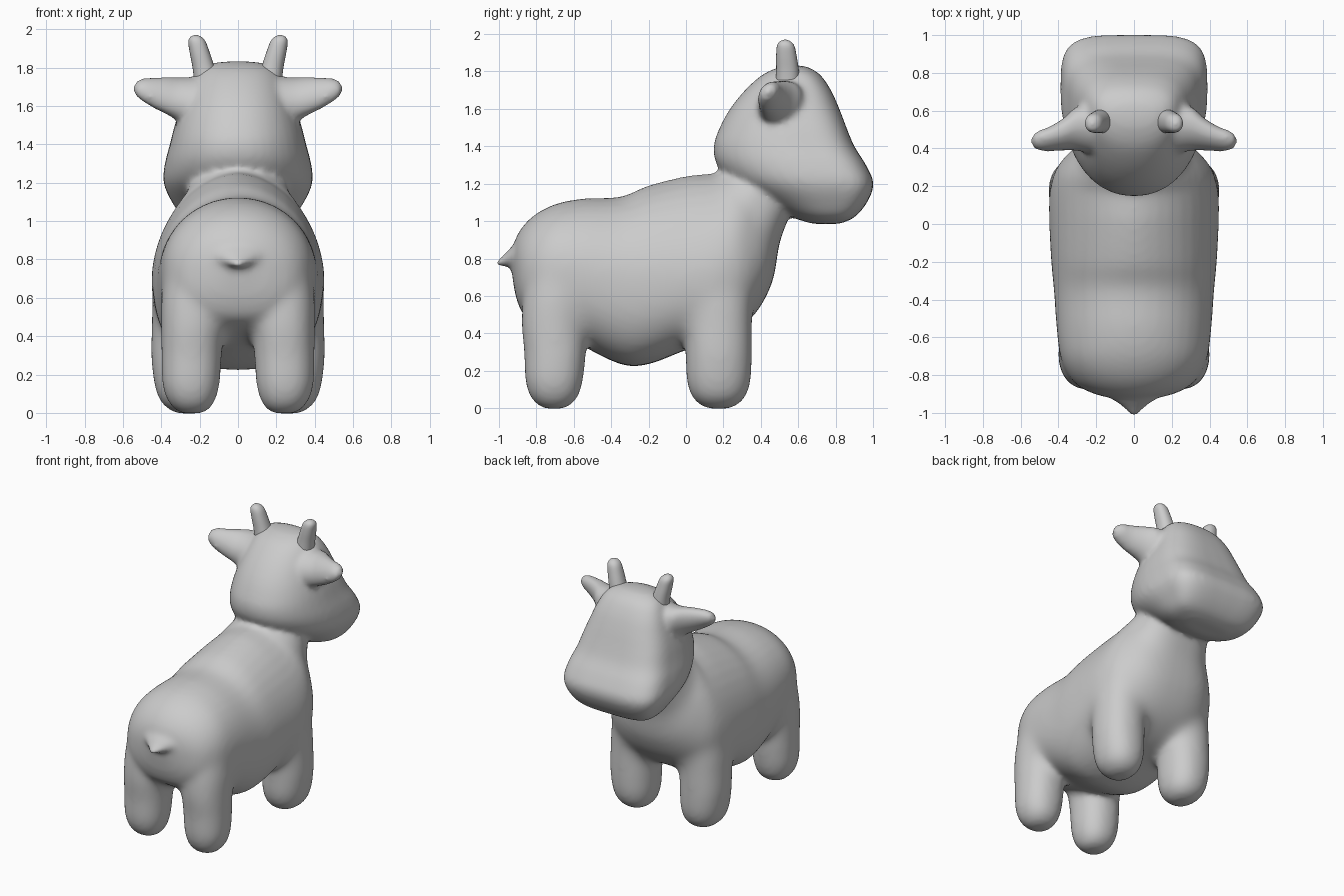
import bpy, bmesh, math
from mathutils import Vector

if "Cube" in bpy.data.objects:
    bpy.data.objects.remove(bpy.data.objects["Cube"])


def spline(rows, steps=4):
    """Catmull-Rom interpolation of parameter rows."""
    out = []
    for i in range(len(rows) - 1):
        a, b, c, d = (rows[max(i - 1, 0)], rows[i], rows[i + 1], rows[min(i + 2, len(rows) - 1)])
        for s in range(steps):
            t = s / steps
            out.append([0.5 * (2 * q + (r - p) * t + (2 * p - 5 * q + 4 * r - w) * t * t
                               + (3 * q - p - 3 * r + w) * t ** 3) for p, q, r, w in zip(a, b, c, d)])
    return out + [list(rows[-1])]


def spow(v, e):
    return math.copysign(abs(v) ** e, v)


def ring(c, u, front, back, nf=2, nb=2, count=40):
    """Superellipse ring: side axis u, separate front and back half axes and exponents."""
    pts = []
    for k in range(count):
        a = 2 * math.pi * k / count
        co, si = math.cos(a), math.sin(a)
        n, v = (nf, front) if si >= 0 else (nb, back)
        pts.append(c + u * spow(co, 2 / n) + v * spow(si, 2 / n))
    return pts


def loft(name, rings):
    bm = bmesh.new()
    loops = [[bm.verts.new(p) for p in r] for r in rings]
    n = len(loops[0])
    for a, b in zip(loops, loops[1:]):
        for k in range(n):
            bm.faces.new((a[k], a[(k + 1) % n], b[(k + 1) % n], b[k]))
    bm.faces.new(loops[0][::-1])
    bm.faces.new(loops[-1])
    bmesh.ops.recalc_face_normals(bm, faces=bm.faces)
    me = bpy.data.meshes.new(name)
    bm.to_mesh(me)
    bm.free()
    ob = bpy.data.objects.new(name, me)
    bpy.context.collection.objects.link(ob)
    return ob


def limb(name, rows, side):
    """Upright loft from rows of z, x, y, half width, half depth."""
    return loft(name, [ring(Vector((side * x, y, z)), Vector((max(rx, .002), 0, 0)),
                            Vector((0, max(ry, .002), 0)), Vector((0, max(ry, .002), 0)), 2.2, 2.2)
                       for z, x, y, rx, ry in spline(rows)])


# torso: top y,z / bottom y,z / half width / height fraction of widest point / top exponent
torso_rows = [(-.94, .81, -.925, .68, .05, .5, 2), (-.90, .93, -.905, .58, .20, .5, 2),
              (-.82, 1.025, -.86, .49, .315, .5, 2), (-.70, 1.09, -.76, .43, .385, .5, 2),
              (-.55, 1.12, -.58, .345, .41, .5, 2), (-.35, 1.13, -.35, .235, .425, .5, 2),
              (-.20, 1.19, -.20, .235, .44, .47, 1.9), (0, 1.24, 0, .31, .45, .42, 1.8),
              (.10, 1.25, .20, .37, .45, .4, 1.8), (.15, 1.255, .36, .49, .42, .42, 1.8),
              (.17, 1.26, .46, .67, .355, .47, 1.9), (.20, 1.27, .50, .88, .29, .5, 2),
              (.30, 1.33, .55, 1.02, .25, .5, 2)]
rings = []
for yt, zt, yb, zb, w, f, n in spline(torso_rows):
    top, bot = Vector((0, yt, zt)), Vector((0, yb, zb))
    mid = bot.lerp(top, f)
    rings.append(ring(mid, Vector((w, 0, 0)), top - mid, mid - bot, n, 2.6))
parts = [loft("torso", rings)]

# head: z / back y / front y / half width / front squareness
head_rows = [(.985, .68, .82, .16, 3), (1.02, .57, .90, .28, 3.5), (1.10, .42, .968, .345, 4),
             (1.20, .25, 1.003, .388, 4), (1.30, .165, .962, .381, 4), (1.40, .147, .90, .355, 3.6),
             (1.50, .18, .858, .33, 3.3), (1.60, .235, .82, .297, 3), (1.70, .315, .775, .258, 2.8),
             (1.78, .405, .72, .21, 2.5), (1.82, .49, .66, .14, 2), (1.832, .55, .61, .05, 2)]
rings = []
for z, yb, yf, w, n in spline(head_rows):
    yc = yb + .62 * (yf - yb)
    rings.append(ring(Vector((0, yc, z)), Vector((w, 0, 0)), Vector((0, yf - yc, 0)),
                      Vector((0, yc - yb, 0)), n, 2.15))
parts.append(loft("head", rings))

# tail nub: y / z / half width / half height
tail_rows = [(-.86, .82, .22, .10), (-.93, .81, .115, .055), (-.98, .785, .05, .028), (-1.015, .775, .02, .014)]
parts.append(loft("tail", [ring(Vector((0, y, z)), Vector((w, 0, 0)), Vector((0, 0, h)), Vector((0, 0, h)))
                           for y, z, w, h in spline(tail_rows)]))

front_leg = [(-.003, .27, .175, .03, .03), (.01, .27, .175, .075, .085), (.06, .275, .175, .127, .14),
             (.15, .28, .175, .155, .17), (.30, .285, .175, .167, .177), (.45, .28, .17, .172, .185),
             (.62, .265, .16, .178, .195), (.80, .20, .14, .20, .20)]
rear_leg = [(-.003, .24, -.705, .03, .03), (.01, .24, -.705, .075, .075), (.06, .243, -.705, .12, .125),
            (.15, .245, -.705, .148, .153), (.30, .242, -.70, .157, .165), (.45, .235, -.70, .167, .178),
            (.62, .22, -.68, .18, .19), (.80, .17, -.65, .20, .20)]
# ear: x / y / z / half depth / half height
ear_rows = [(.18, .50, 1.63, .13, .12), (.30, .505, 1.635, .115, .115), (.36, .48, 1.65, .088, .102),
            (.44, .452, 1.668, .065, .08), (.50, .442, 1.684, .054, .06), (.535, .44, 1.69, .034, .036),
            (.548, .44, 1.692, .006, .006)]
horn_rows = [(1.70, .155, .545, .07, .068), (1.80, .179, .543, .058, .061), (1.88, .200, .537, .052, .055),
             (1.935, .214, .533, .045, .047), (1.96, .219, .53, .028, .03), (1.97, .22, .53, .005, .005)]

for side, label in ((-1, "left"), (1, "right")):
    parts.append(limb("front_leg_" + label, front_leg, side))
    parts.append(limb("rear_leg_" + label, rear_leg, side))
    parts.append(loft("ear_" + label, [ring(Vector((side * x, y, z)), Vector((0, ry, 0)),
                                            Vector((0, .25 * rz, rz)), Vector((0, .25 * rz, rz)))
                                       for x, y, z, ry, rz in spline(ear_rows)]))
    horn = limb("horn_" + label, horn_rows, side)
    horn.data.shade_smooth()

# fuse torso, head, limbs and ears into one soft skin
bpy.ops.object.select_all(action='DESELECT')
for p in parts:
    p.select_set(True)
body = parts[0]
bpy.context.view_layer.objects.active = body
bpy.ops.object.join()
body.name = "calf_body"
fuse = body.modifiers.new("fuse", 'REMESH')
fuse.mode = 'VOXEL'
fuse.voxel_size = .016
fuse.use_smooth_shade = True
bpy.ops.object.modifier_apply(modifier="fuse")

# extra blending where the legs meet the torso
blend = body.vertex_groups.new(name="leg_roots")
for v in body.data.vertices:
    x, y, z = v.co
    w = min(1, max(0, (z - .28) / .15)) * min(1, max(0, (1.0 - z) / .15)) \
        * min(1, max(0, (y + .88) / .1)) * min(1, max(0, (.46 - y) / .1))
    if w > 0:
        blend.add([v.index], w, 'REPLACE')
for name, count, group in (("blend", 70, "leg_roots"), ("soften", 12, "")):
    m = body.modifiers.new(name, 'SMOOTH')
    m.factor = .5
    m.iterations = count
    m.vertex_group = group
